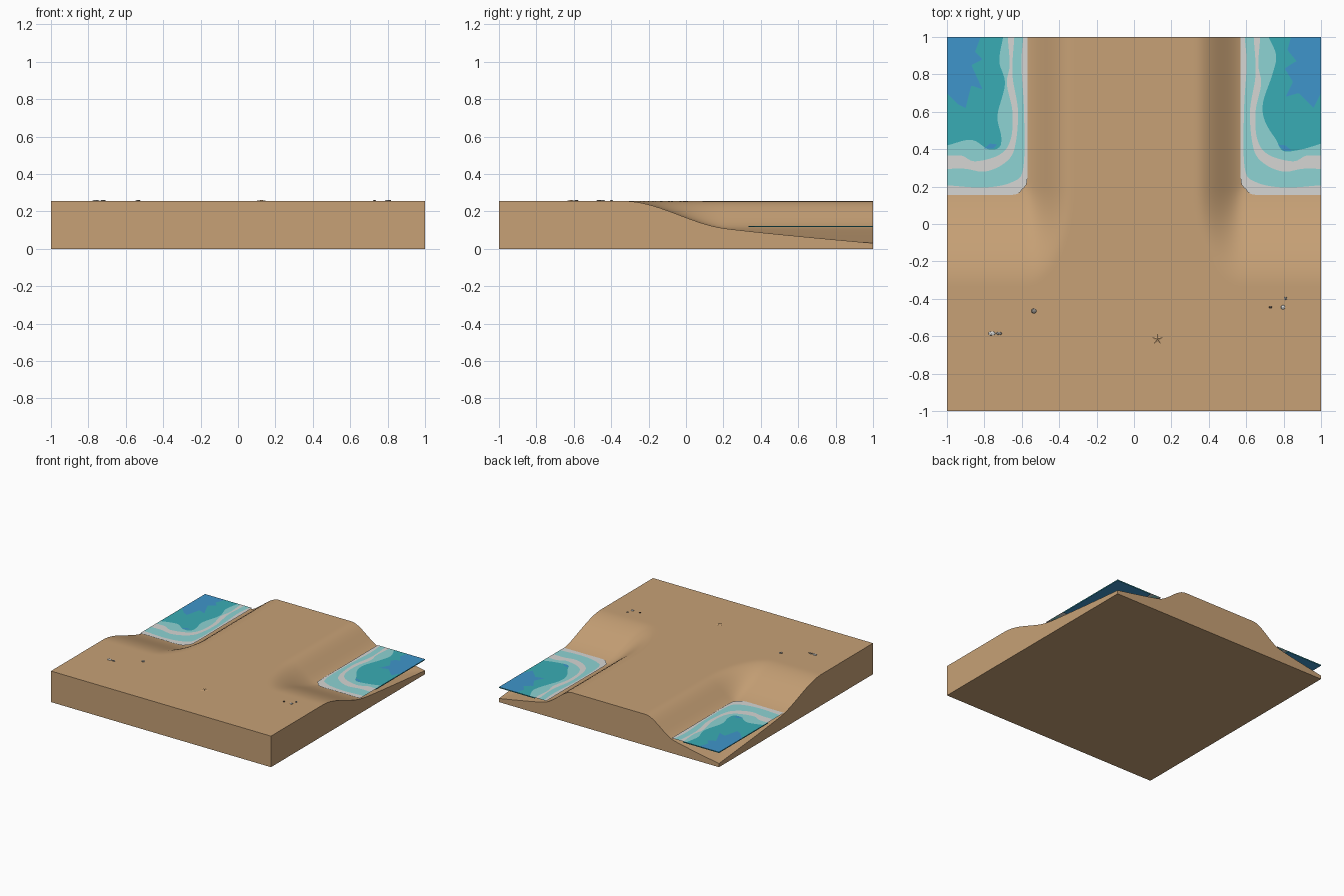
import bpy, bmesh, math
from mathutils import Vector

if "Cube" in bpy.data.objects:
    bpy.data.objects.remove(bpy.data.objects["Cube"])

TOP, WATER = 0.255, 0.124


def material(name, r, g, b):
    m = bpy.data.materials.new(name)
    lin = [((c / 255 + 0.055) / 1.055) ** 2.4 for c in (r, g, b)]
    m.diffuse_color = (*lin, 1)
    m.use_nodes = True
    m.node_tree.nodes["Principled BSDF"].inputs["Base Color"].default_value = m.diffuse_color
    return m


SAND = material("sand", 199, 161, 118)
FOAM = material("foam", 214, 214, 212)
SHALLOW = material("shallow_water", 141, 212, 211)
TEAL = material("teal_water", 57, 172, 181)
BLUE = material("deep_water", 63, 149, 203)
STONE = material("grey_stone", 140, 136, 130)
DARK = material("dark_stone", 95, 82, 72)


def finish(name, bm, mats, smooth=False):
    me = bpy.data.meshes.new(name)
    bm.to_mesh(me)
    bm.free()
    for m in mats:
        me.materials.append(m)
    ob = bpy.data.objects.new(name, me)
    bpy.context.collection.objects.link(ob)
    if smooth:
        bpy.ops.object.select_all(action='DESELECT')
        ob.select_set(True)
        bpy.context.view_layer.objects.active = ob
        bpy.ops.object.shade_smooth_by_angle(angle=math.radians(30))
    return ob


def ground_height(x, y):
    """Plateau falling into a rounded basin at each back corner."""
    u = abs(x)
    p = min(max((0.585 - u) / 0.255, 0), 1)
    q = min(max((0.2 - y) / 0.53, 0), 1)
    t = max(0, 1 - math.hypot(p, q))
    z = TOP - 0.145 * t * t * (2.5 - 1.5 * t)
    m = min((u - 0.585) / 0.415, (y - 0.2) / 0.8)
    return z - 0.08 * m ** 0.9 if m > 0 else z


# Sand block: height grid, straight sides, flat bottom
bm = bmesh.new()
bmesh.ops.create_grid(bm, x_segments=96, y_segments=96, size=1)
for v in bm.verts:
    v.co.z = ground_height(v.co.x, v.co.y)
rim = [e for e in bm.edges if e.is_boundary]
ext = bmesh.ops.extrude_edge_only(bm, edges=rim)["geom"]
for v in ext:
    if isinstance(v, bmesh.types.BMVert):
        v.co.z = 0
bmesh.ops.holes_fill(bm, edges=[e for e in ext if isinstance(e, bmesh.types.BMEdge)], sides=0)
bmesh.ops.recalc_face_normals(bm, faces=bm.faces[:])
finish("sand_block", bm, [SAND], smooth=True)


def resample(pts, smooth=True, n=72):
    """Evenly spaced points along a smooth or straight path."""
    P = [Vector(p) for p in pts]
    if smooth:
        Q = [2 * P[0] - P[1]] + P + [2 * P[-1] - P[-2]]
        fine = []
        for i in range(1, len(Q) - 2):
            a, b, c, d = Q[i - 1:i + 3]
            for k in range(12):
                t = k / 12
                fine.append(0.5 * (2 * b + (c - a) * t + (2 * a - 5 * b + 4 * c - d) * t * t
                                   + (3 * b - a - 3 * c + d) * t ** 3))
        P = fine + [P[-1]]
    dist = [0]
    for a, b in zip(P, P[1:]):
        dist.append(dist[-1] + (b - a).length)
    out, j = [], 0
    for i in range(n + 1):
        s = dist[-1] * i / n
        while j < len(P) - 2 and dist[j + 1] < s:
            j += 1
        f = (s - dist[j]) / max(dist[j + 1] - dist[j], 1e-9)
        out.append(P[j].lerp(P[j + 1], min(f, 1)))
    return out


# Contours run from the back edge, round the inner corner, to the side edge
SHORE = [(.57, 1), (.57, .6), (.57, .25), (.595, .19), (.64, .157), (.8, .155), (1, .155)]
WASH = [(.592, 1), (.602, .85), (.588, .6), (.592, .3), (.65, .225), (.8, .195), (1, .207)]
STRIP_OUT = [(.64, 1), (.65, .8), (.62, .6), (.64, .4), (.7, .32), (.8, .28), (.9, .295), (1, .295)]
STRIP_IN = [(.675, 1), (.665, .85), (.68, .75), (.65, .6), (.66, .45), (.72, .37),
            (.85, .335), (.92, .365), (1, .365)]
TEAL_EDGE = {
    -1: [(.70, 1), (.72, .87), (.69, .75), (.73, .58), (.71, .47), (.72, .41), (.78, .4),
         (.87, .45), (1, .42)],
    1: [(.72, 1), (.76, .9), (.74, .8), (.69, .65), (.70, .55), (.76, .45), (.8, .39),
        (.9, .4), (1, .43)]}
BLUE_EDGE = {
    -1: [(.82, 1), (.85, .92), (.81, .88), (.87, .85), (.81, .72), (.87, .74), (.90, .62),
         (.94, .64), (1, .7)],
    1: [(.84, 1), (.82, .93), (.87, .87), (.80, .84), (.85, .76), (.81, .68), (.88, .7),
        (.96, .62), (1, .7)]}
PATCH = {-1: [(.80, .405), (.77, .43), (.73, .425), (.75, .405)],
         1: [(.77, .425), (.81, .42), (.845, .39), (.8, .392)]}


def face_up(bm):
    bm.normal_update()
    for f in bm.faces:
        if f.normal.z < 0:
            f.normal_flip()


for side, label in ((-1, "left"), (1, "right")):
    # Water surface: colour bands between neighbouring contours
    lines = [resample(c) for c in (SHORE, WASH, STRIP_OUT, STRIP_IN, TEAL_EDGE[side])]
    lines.append(resample(BLUE_EDGE[side], smooth=False))
    bm = bmesh.new()
    rows = [[bm.verts.new((side * p.x, p.y, WATER)) for p in ln] for ln in lines]
    for row, nxt, mat in zip(rows, rows[1:], (0, 1, 0, 1, 2)):
        for i in range(len(row) - 1):
            bm.faces.new((row[i], row[i + 1], nxt[i + 1], nxt[i])).material_index = mat
    corner = bm.verts.new((side, 1, WATER))
    for a, b in zip(rows[-1], rows[-1][1:]):
        bm.faces.new((a, b, corner)).material_index = 3
    face_up(bm)
    finish(label + "_water_surface", bm, [FOAM, SHALLOW, TEAL, BLUE])

    # Water body: thin slab with teal sides and a blue underside
    bm = bmesh.new()
    ring = [(p.x * side, p.y) for p in lines[3]] + [(side, 1)]
    lo = [bm.verts.new((x, y, WATER - 0.008)) for x, y in ring]
    hi = [bm.verts.new((x, y, WATER - 0.001)) for x, y in ring]
    bm.faces.new(lo).material_index = 1
    for i in range(len(ring)):
        j = (i + 1) % len(ring)
        bm.faces.new((lo[i], lo[j], hi[j], hi[i]))
    bmesh.ops.recalc_face_normals(bm, faces=bm.faces[:])
    bm.normal_update()
    if any(f.material_index == 1 and f.normal.z > 0 for f in bm.faces):
        bmesh.ops.reverse_faces(bm, faces=bm.faces[:])
    finish(label + "_water_body", bm, [TEAL, BLUE])

    # Small deep spot near the inner bend
    bm = bmesh.new()
    bm.faces.new([bm.verts.new((side * x, y, WATER + 0.001)) for x, y in PATCH[side]])
    face_up(bm)
    finish(label + "_deep_spot", bm, [BLUE])


def pebble(name, x, y, rx, ry, mat):
    bm = bmesh.new()
    bmesh.ops.create_icosphere(bm, subdivisions=1, radius=1)
    for v in bm.verts:
        v.co = (x + v.co.x * rx, y + v.co.y * ry, TOP + 0.001 + v.co.z * 0.006)
    finish(name, bm, [mat])


# Shells and pebbles on the beach
pebble("left_shell", -.76, -.585, .022, .013, FOAM)
pebble("left_small_pebble", -.722, -.585, .018, .01, STONE)
pebble("middle_pebble", -.535, -.465, .016, .015, STONE)
pebble("right_dark_pebble", .73, -.445, .009, .009, DARK)
pebble("right_shell", .797, -.445, .013, .013, FOAM)
pebble("right_small_pebble", .81, -.398, .01, .009, STONE)

# Sand-coloured starfish
bm = bmesh.new()
tip = bm.verts.new((.125, -.615, TOP + .006))
star = []
for i in range(10):
    a = math.pi / 2 + i * math.pi / 5
    r = .032 if i % 2 == 0 else .014
    star.append(bm.verts.new((.125 + r * math.cos(a), -.615 + r * math.sin(a), TOP + .0005)))
for i in range(10):
    bm.faces.new((tip, star[i], star[(i + 1) % 10]))
finish("starfish", bm, [SAND])
